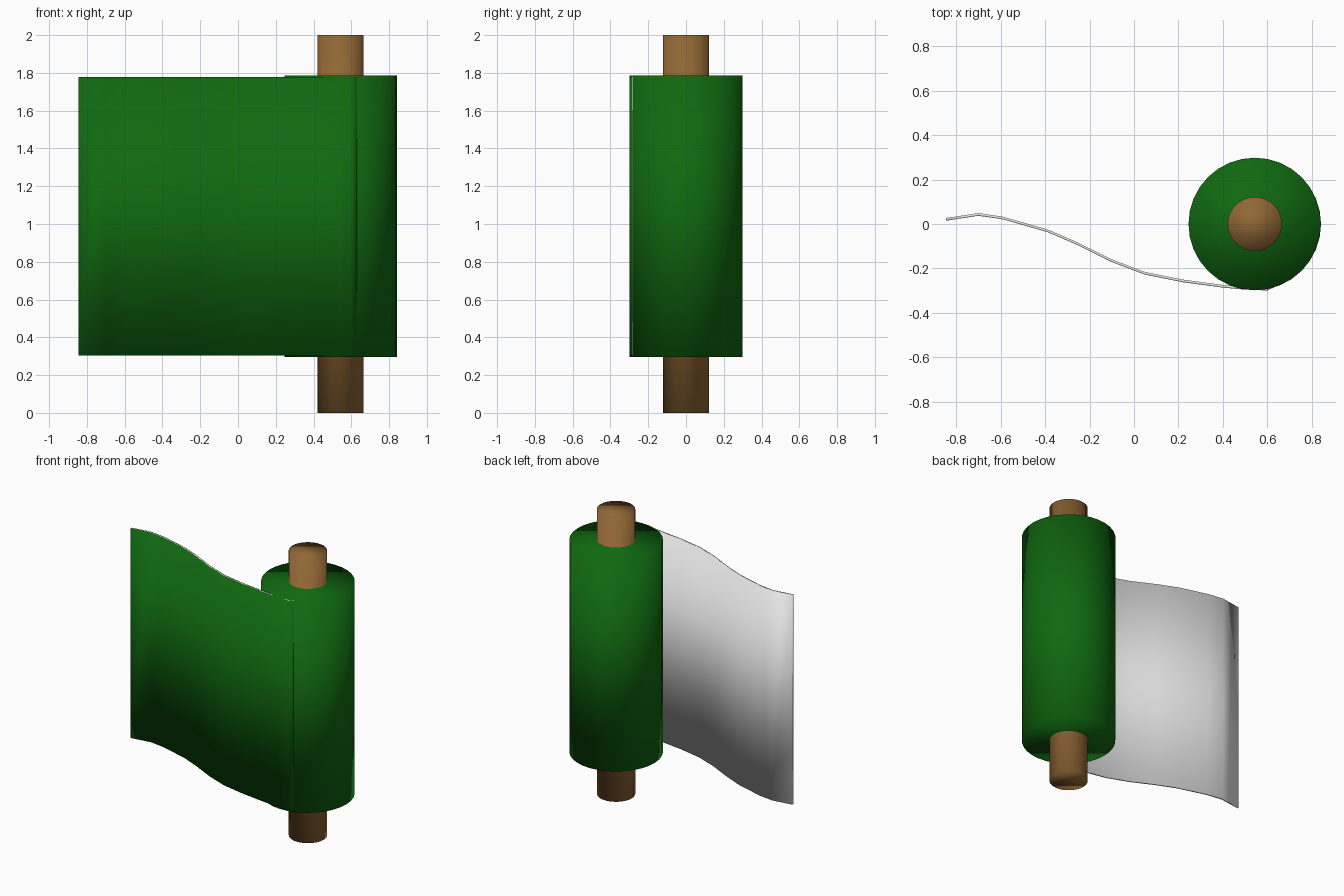
import bpy
import bmesh

default = bpy.data.objects.get("Cube")
if default:
    bpy.data.objects.remove(default, do_unlink=True)


def material(name, colour):
    mat = bpy.data.materials.new(name)
    mat.use_nodes = True
    rgba = (*colour, 1)
    mat.diffuse_color = rgba
    shader = next(n for n in mat.node_tree.nodes if n.type == "BSDF_PRINCIPLED")
    shader.inputs["Base Color"].default_value = rgba
    return mat


GREEN = material("green paper", (0.005, 0.14, 0.005))
WHITE = material("white paper back", (0.8, 0.8, 0.8))
BROWN = material("brown cardboard", (0.28, 0.135, 0.035))

AXIS_X = 0.543


def cylinder(name, radius, bottom, top, mat):
    bpy.ops.mesh.primitive_cylinder_add(
        vertices=32, radius=radius, depth=top - bottom,
        location=(AXIS_X, 0, (top + bottom) / 2))
    obj = bpy.context.object
    obj.name = name
    obj.data.materials.append(mat)
    bpy.ops.object.shade_smooth()
    return obj


# Cardboard core and the wound paper around it
cylinder("core_tube", 0.122, 0, 2, BROWN)
cylinder("paper_roll", 0.298, 0.295, 1.785, GREEN)

# Unrolled sheet: front profile seen from above, thickened backwards
PROFILE = [(-0.845, 0.015), (-0.70, 0.037), (-0.59, 0.021), (-0.39, -0.036),
           (-0.26, -0.092), (-0.10, -0.171), (0.05, -0.228), (0.22, -0.262),
           (0.40, -0.286), (0.50, -0.295), (0.60, -0.299), (0.63, -0.285)]
THICKNESS = 0.012
SHEET_BOTTOM, SHEET_TOP = 0.305, 1.777

bm = bmesh.new()
rings = []
for x, y in PROFILE:
    back = y + THICKNESS
    corners = [(y, SHEET_BOTTOM), (y, SHEET_TOP),
               (back, SHEET_TOP), (back, SHEET_BOTTOM)]
    rings.append([bm.verts.new((x, cy, cz)) for cy, cz in corners])
for a, b in zip(rings, rings[1:]):
    for i in range(4):
        j = (i + 1) % 4
        bm.faces.new((a[i], a[j], b[j], b[i]))
bm.faces.new(rings[0])
bm.faces.new(rings[-1])
bmesh.ops.recalc_face_normals(bm, faces=bm.faces)

# Printed side faces the front, everything else is white
for face in bm.faces:
    face.smooth = True
    face.material_index = 0 if face.normal.y < -0.5 else 1

mesh = bpy.data.meshes.new("paper_sheet")
bm.to_mesh(mesh)
bm.free()
mesh.materials.append(GREEN)
mesh.materials.append(WHITE)
bpy.context.collection.objects.link(bpy.data.objects.new("paper_sheet", mesh))
